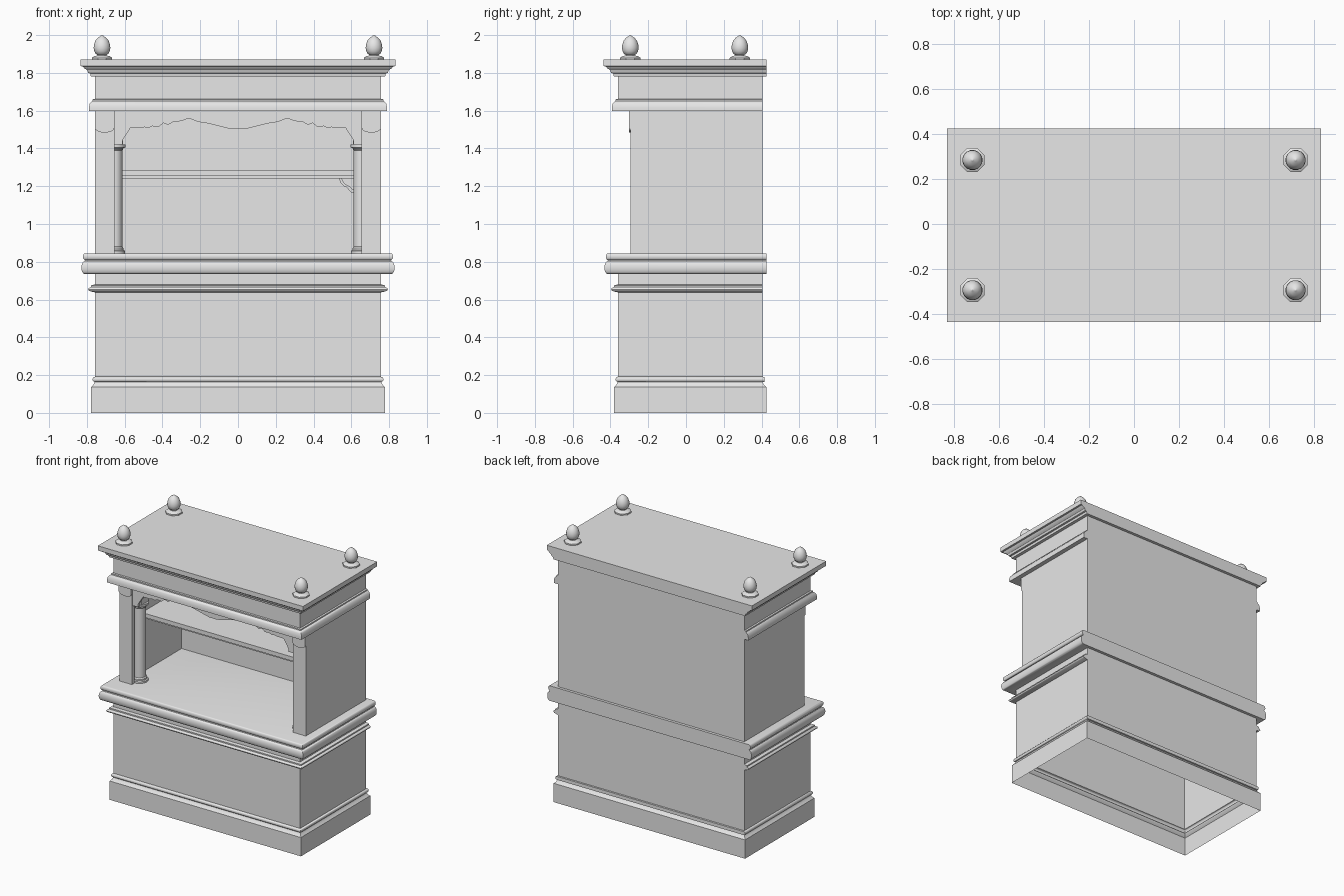
import bpy, bmesh, math

old = bpy.data.objects.get("Cube")
if old:
    bpy.data.objects.remove(old, do_unlink=True)

GREY = (0.8, 0.8, 0.8, 1.0)
mat = bpy.data.materials.new("plain grey")
mat.use_nodes = True
mat.diffuse_color = GREY
for node in mat.node_tree.nodes:
    if node.type == 'BSDF_PRINCIPLED':
        node.inputs["Base Color"].default_value = GREY

# Carcass size
HALF, FRONT, BACK, RIM = 0.757, -0.36, 0.405, 0.425
POST_FRONT, INNER = -0.295, 0.71
COUNTER, FRIEZE, TOP = 0.845, 1.597, 1.87


def finish(name, bm, smooth=False):
    bmesh.ops.recalc_face_normals(bm, faces=bm.faces)
    mesh = bpy.data.meshes.new(name)
    bm.to_mesh(mesh)
    bm.free()
    mesh.materials.append(mat)
    obj = bpy.data.objects.new(name, mesh)
    bpy.context.collection.objects.link(obj)
    if smooth:
        bpy.ops.object.select_all(action='DESELECT')
        obj.select_set(True)
        bpy.context.view_layer.objects.active = obj
        bpy.ops.object.shade_smooth_by_angle(angle=math.radians(35))
    return obj


def skin(bm, rings):
    for low, high in zip(rings, rings[1:]):
        n = len(low)
        for i in range(n):
            j = (i + 1) % n
            bm.faces.new((low[i], low[j], high[j], high[i]))


def moulded_case(name, profile, cap_bottom):
    """Stack rectangles; each profile step is (overhang, height, back y)."""
    bm = bmesh.new()
    rings = []
    for d, z, b in profile:
        x, y = HALF + d, FRONT - d
        rings.append([bm.verts.new(p) for p in
                      ((-x, y, z), (x, y, z), (x, b, z), (-x, b, z))])
    skin(bm, rings)
    bm.faces.new(rings[-1])
    if cap_bottom:
        bm.faces.new(rings[0])
    return finish(name, bm, True)


def bulge(z0, z1, inner, outer, back, n=8):
    steps = []
    for i in range(n + 1):
        a = math.pi * (i / n - 0.5)
        steps.append((inner + (outer - inner) * math.cos(a),
                      (z0 + z1) / 2 + (z1 - z0) / 2 * math.sin(a), back))
    return steps


def box(name, x0, x1, y0, y1, z0, z1):
    return board(name, [(x0, z0), (x1, z0), (x1, z1), (x0, z1)], y0, y1)


def board(name, outline, y0, y1):
    """Cut a flat board from an x-z outline."""
    bm = bmesh.new()
    rings = [[bm.verts.new((x, y, z)) for x, z in outline] for y in (y0, y1)]
    skin(bm, rings)
    for ring in rings:
        bm.faces.new(ring)
    return finish(name, bm)


def turned(name, profile, x, y, sides):
    bm = bmesh.new()
    rings = []
    for r, z in profile:
        rings.append([bm.verts.new((x + r * math.cos(math.tau * (i + 0.5) / sides),
                                    y + r * math.sin(math.tau * (i + 0.5) / sides), z))
                      for i in range(sides)])
    skin(bm, rings)
    bm.faces.new(rings[0])
    bm.faces.new(rings[-1])
    return finish(name, bm, True)


# Lower cabinet: plinth, beads and counter in one shell, open underneath
lower = [(0.02, 0, RIM), (0.02, 0.138, RIM), (0.008, 0.15, 0.412), (0.003, 0.163, BACK)]
lower += bulge(0.165, 0.19, 0.004, 0.013, 0.415, 6)
lower += [(0, 0.192, BACK), (0, 0.638, BACK), (0.02, 0.642, BACK)]
lower += bulge(0.644, 0.664, 0.024, 0.036, BACK, 6)
lower += [(0.022, 0.666, BACK), (0.022, 0.675, BACK), (0, 0.68, BACK),
          (0, 0.734, BACK)]
lower += bulge(0.735, 0.803, 0.055, 0.072, RIM)
lower += [(0.054, 0.807, RIM)]
lower += bulge(0.809, COUNTER, 0.052, 0.064, RIM)
moulded_case("lower_cabinet", lower, False)

# Frieze and cornice
upper = [(0, FRIEZE, BACK), (0.033, FRIEZE, BACK), (0.033, 1.615, BACK),
         (0.028, 1.637, BACK), (0.018, 1.649, BACK), (0.012, 1.651, BACK),
         (0.012, 1.66, BACK), (0, 1.662, BACK), (0, 1.78, BACK),
         (0.022, 1.781, RIM), (0.025, 1.797, RIM), (0.036, 1.8, RIM),
         (0.042, 1.815, RIM), (0.058, 1.825, RIM), (0.064, 1.834, RIM),
         (0.076, 1.836, RIM), (0.076, TOP, RIM)]
moulded_case("frieze_and_cornice", upper, True)

# Open hutch
box("hutch_back", -INNER, INNER, 0.36, BACK, COUNTER, FRIEZE)
box("shelf", -INNER, INNER, -0.10, 0.36, 1.255, 1.285)
box("shelf_under_lip", -INNER, INNER, -0.085, 0.36, 1.24, 1.255)

column = [(0.058, COUNTER), (0.058, 0.858), (0.05, 0.862), (0.05, 0.872),
          (0.043, 0.88), (0.043, 1.388), (0.048, 1.394), (0.048, 1.4),
          (0.06, 1.406), (0.06, 1.422)]
COLUMN_X, COLUMN_Y = 0.655, -0.205
for side, s in (("left", 1), ("right", -1)):
    box(side + "_wall", s * INNER, s * HALF, POST_FRONT, BACK, COUNTER, FRIEZE)
    box(side + "_post", s * 0.655, s * INNER, POST_FRONT, -0.262, COUNTER, FRIEZE)
    turned(side + "_column", column, s * COLUMN_X, COLUMN_Y, 20)
    box(side + "_column_block", s * 0.61, s * INNER, -0.25, -0.16, 1.422, FRIEZE)
    # Rounded plate at the head of the post
    arc = [(s * (0.706 + 0.051 * math.cos(math.pi * i / 10)),
            1.508 - 0.024 * math.sin(math.pi * i / 10)) for i in range(11)]
    board(side + "_post_plate", [(s * 0.655, FRIEZE), (s * HALF, FRIEZE)] + arc,
          POST_FRONT - 0.008, POST_FRONT)

# Scalloped valance, mirrored about the centre
edge = [(0.12, 1.523), (0.17, 1.535), (0.21, 1.54), (0.26, 1.56), (0.30, 1.545),
        (0.345, 1.54), (0.37, 1.525), (0.395, 1.535), (0.42, 1.515), (0.455, 1.518),
        (0.475, 1.508), (0.495, 1.513), (0.515, 1.508), (0.57, 1.508),
        (0.61, 1.445), (0.612, 1.422), (0.655, 1.422)]
wave = [(-x, z) for x, z in reversed(edge)] + [(0.03, 1.502), (0.06, 1.508)] + edge
wave.insert(len(edge), (-0.03, 1.502))
wave.insert(len(edge), (-0.06, 1.508))
board("valance", wave + [(0.655, FRIEZE), (-0.655, FRIEZE)], -0.287, -0.265)

# Scrolled bracket under the shelf
board("shelf_bracket", [(0.535, 1.24), (0.545, 1.215), (0.56, 1.2), (0.575, 1.195),
                        (0.588, 1.178), (0.603, 1.165), (INNER, 1.165), (INNER, 1.185),
                        (0.605, 1.185), (0.59, 1.2), (0.57, 1.21), (0.556, 1.225),
                        (0.55, 1.24)], -0.075, -0.045)

# Acorn finials
foot = [(0.058, TOP), (0.058, 1.88), (0.045, 1.888), (0.026, 1.892), (0.022, 1.9)]
acorn = [(0.022, 1.893), (0.035, 1.902), (0.042, 1.915), (0.045, 1.932),
         (0.043, 1.95), (0.036, 1.97), (0.024, 1.985), (0.012, 1.993), (0.002, 2.0)]
for side, x in (("left", 0.72), ("right", -0.72)):
    for end, y in (("front", -0.295), ("back", 0.285)):
        turned(f"{end}_{side}_finial_foot", foot, x, y, 8)
        turned(f"{end}_{side}_finial", acorn, x, y, 16)
